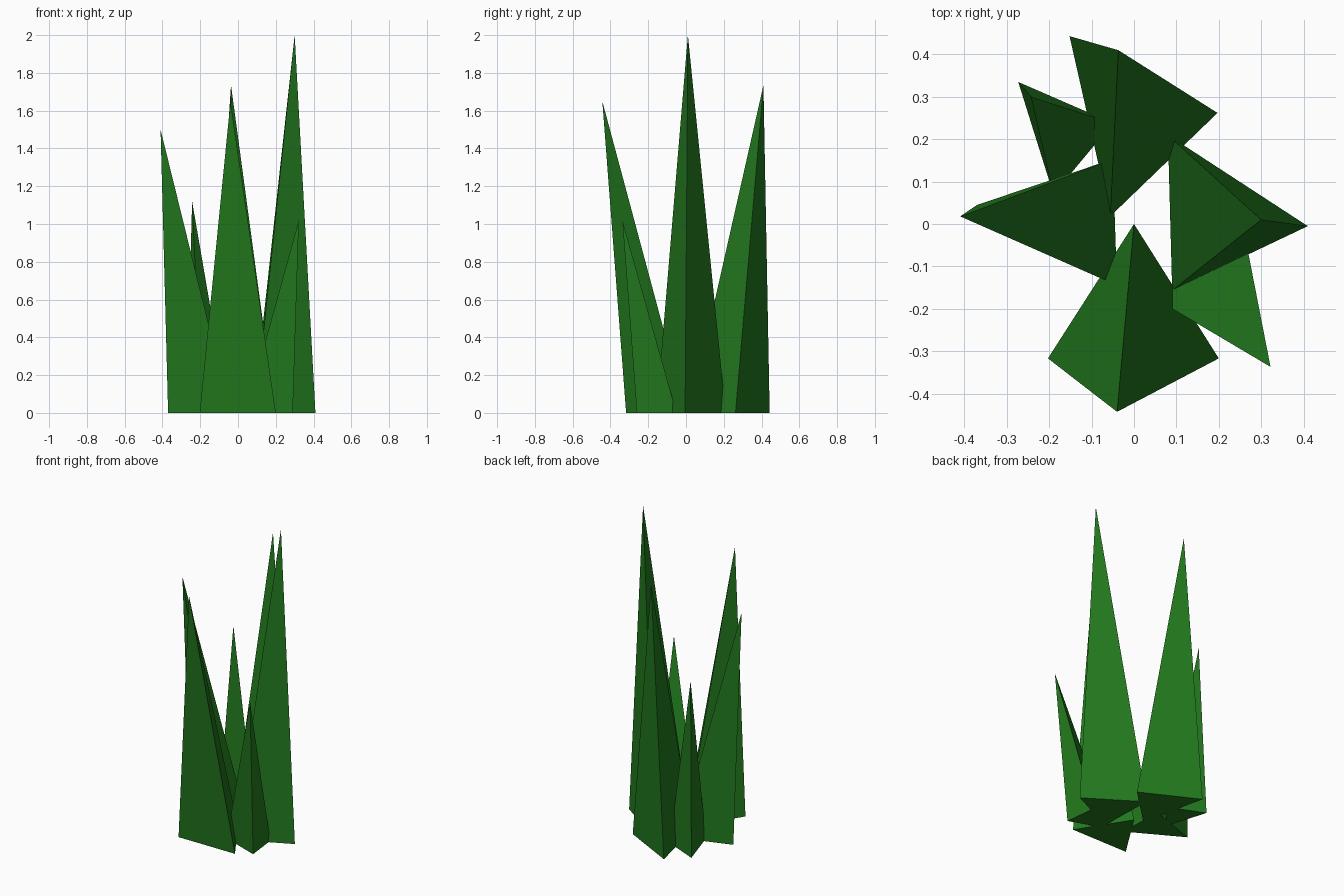
import bpy
import bmesh

if "Cube" in bpy.data.objects:
    bpy.data.objects.remove(bpy.data.objects["Cube"])

# Shared leaf-green material
green = bpy.data.materials.new("grass_green")
green.diffuse_color = (0.016, 0.19, 0.013, 1)
green.use_nodes = True
green.node_tree.nodes["Principled BSDF"].inputs["Base Color"].default_value = green.diffuse_color


def blade(name, tip, base):
    """Three-sided grass blade: triangular base drawn up to a leaning tip."""
    bm = bmesh.new()
    foot = [bm.verts.new((x, y, 0)) for x, y in base]
    top = bm.verts.new(tip)
    bm.faces.new(foot)
    for i in range(3):
        bm.faces.new((foot[i], foot[(i + 1) % 3], top))
    bmesh.ops.recalc_face_normals(bm, faces=bm.faces)
    mesh = bpy.data.meshes.new(name)
    bm.to_mesh(mesh)
    bm.free()
    mesh.materials.append(green)
    obj = bpy.data.objects.new(name, mesh)
    bpy.context.collection.objects.link(obj)


# Four tall blades around the middle
blade("right_blade", (0.30, 0.01, 2.0), [(0.08, 0.21), (0.09, -0.157), (0.41, -0.005)])
blade("back_blade", (-0.037, 0.41, 1.735), [(-0.152, 0.443), (0.197, 0.262), (-0.056, 0.018)])
blade("left_blade", (-0.41, 0.018, 1.5), [(-0.04, -0.145), (-0.05, 0.153), (-0.37, 0.045)])
blade("front_blade", (-0.04, -0.443, 1.65), [(0, 0), (-0.203, -0.317), (0.2, -0.317)])

# Two short blades filling the gaps
blade("back_left_short_blade", (-0.243, 0.30, 1.12), [(-0.273, 0.335), (-0.05, 0.238), (-0.19, 0.07)])
blade("front_right_short_blade", (0.322, -0.337, 1.02), [(0.266, -0.05), (0.04, -0.17), (0.29, -0.26)])
